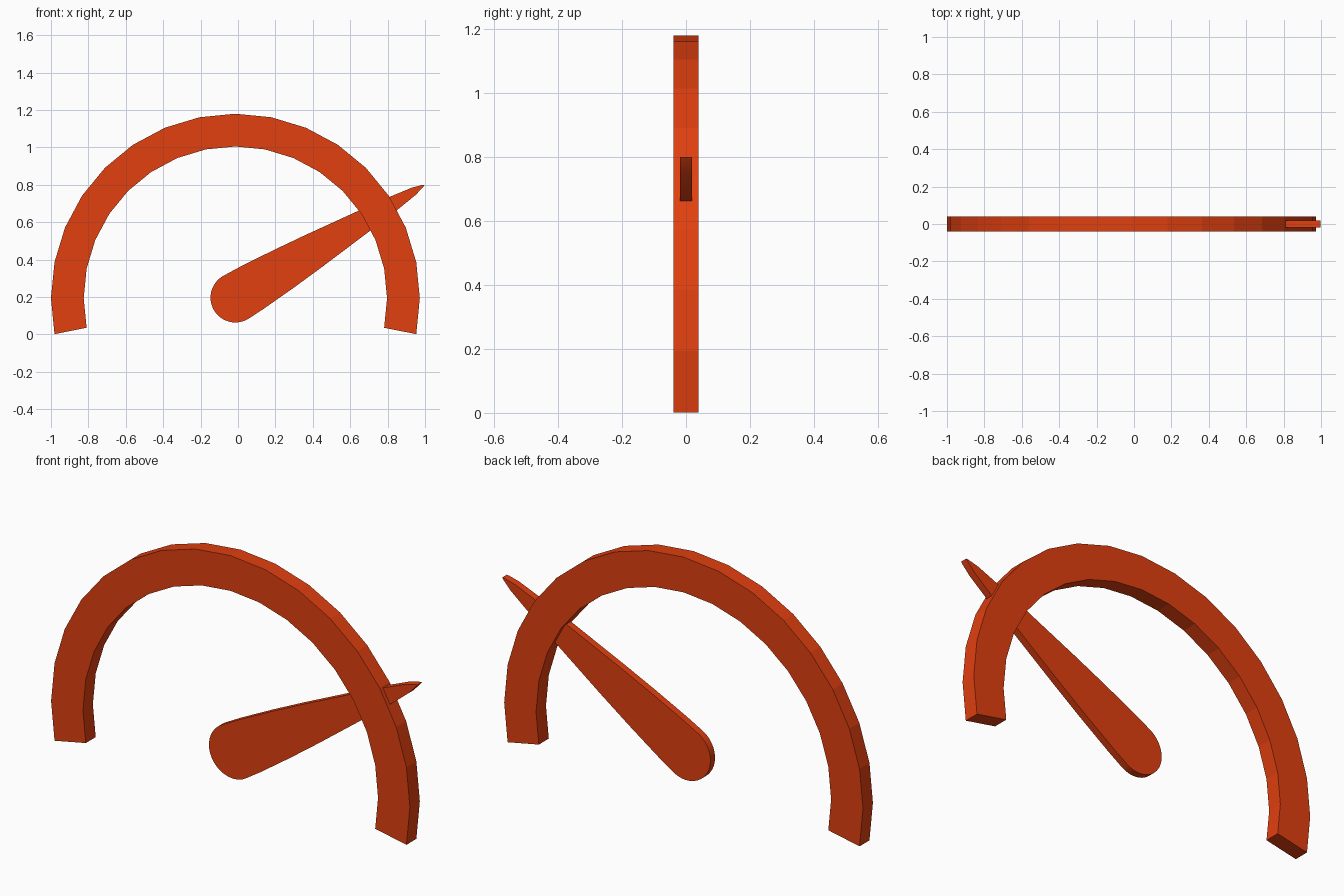
import bpy
import bmesh
from math import sin, cos, radians

cube = bpy.data.objects.get("Cube")
if cube:
    bpy.data.objects.remove(cube)

# Single orange-red colour
red = bpy.data.materials.new("orange_red")
color = (0.75, 0.05, 0.005, 1)
red.diffuse_color = color
red.use_nodes = True
red.node_tree.nodes["Principled BSDF"].inputs["Base Color"].default_value = color

CX, CZ = -0.014, 0.194  # shared pivot of dial and needle


def plate(name, outline, half_depth):
    """Extrude a closed x-z outline along y."""
    bm = bmesh.new()
    face = bm.faces.new([bm.verts.new((x, -half_depth, z)) for x, z in outline])
    out = bmesh.ops.extrude_face_region(bm, geom=[face])
    verts = [v for v in out["geom"] if isinstance(v, bmesh.types.BMVert)]
    bmesh.ops.translate(bm, verts=verts, vec=(0, 2 * half_depth, 0))
    bmesh.ops.recalc_face_normals(bm, faces=bm.faces)
    mesh = bpy.data.meshes.new(name)
    bm.to_mesh(mesh)
    bm.free()
    mesh.materials.append(red)
    obj = bpy.data.objects.new(name, mesh)
    bpy.context.collection.objects.link(obj)
    return obj


def arc(radius, start, end, steps):
    angles = [radians(start + (end - start) * i / steps) for i in range(steps + 1)]
    return [(radius * cos(a), radius * sin(a)) for a in angles]


# Dial arch: 18 straight segments
outer = arc(0.986, -11.25, 191.25, 18)
inner = arc(0.811, -11.25, 191.25, 18)
plate("dial_arch", [(CX + x, CZ + z) for x, z in outer + inner[::-1]], 0.039)

# Needle: round hub tapering to a point, mirrored about its own axis
taper = [(0.10, 0.129), (0.30, 0.114), (0.49, 0.096), (0.81, 0.061),
         (0.98, 0.041), (1.11, 0.022)]
hub = arc(0.133, 90, 270, 24)
upper = [(d, w) for d, w in reversed(taper)]
lower = [(d, -w) for d, w in taper]
profile = [(1.165, 0.006)] + upper + hub + lower + [(1.165, -0.006), (1.178, 0)]
tilt = radians(30.8)
c, s = cos(tilt), sin(tilt)
needle = plate("needle", [(CX + d * c - w * s, CZ + 0.003 + d * s + w * c)
                          for d, w in profile], 0.018)

# Smooth the round hub, keep the plate edges sharp
bpy.ops.object.select_all(action="DESELECT")
needle.select_set(True)
bpy.context.view_layer.objects.active = needle
bpy.ops.object.shade_smooth_by_angle(angle=radians(30))
